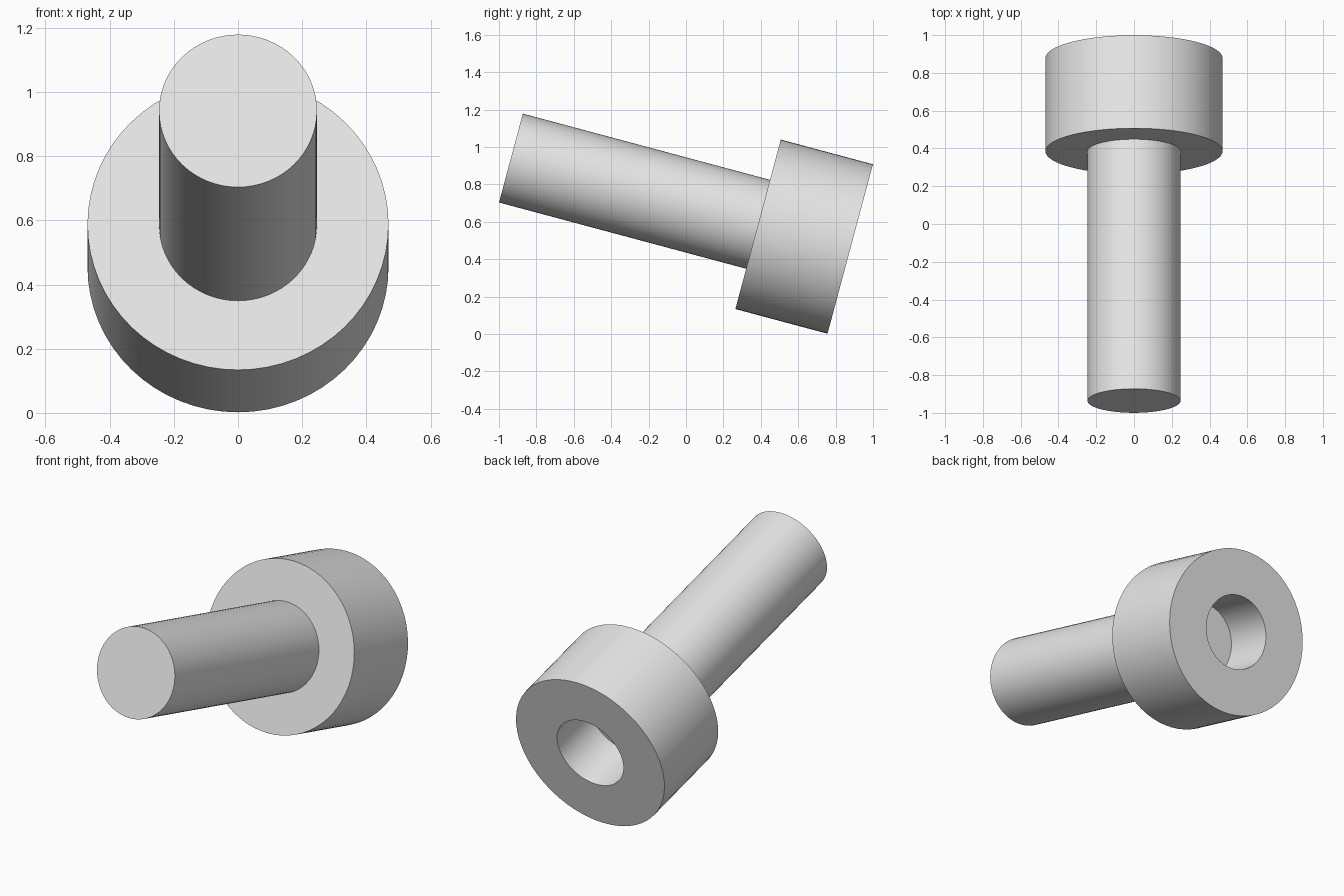
import bpy, bmesh
from math import radians, tau
from mathutils import Matrix

cube = bpy.data.objects.get("Cube")
if cube:
    bpy.data.objects.remove(cube, do_unlink=True)

# Single plain grey metal
grey = bpy.data.materials.new("grey metal")
grey.use_nodes = True
colour = (0.8, 0.8, 0.8, 1)
grey.diffuse_color = colour
grey.node_tree.nodes["Principled BSDF"].inputs["Base Color"].default_value = colour

# The bolt axis runs from the shaft tip back and down into the head
TILT = Matrix.Translation((0, -0.936, 0.941)) @ Matrix.Rotation(radians(-105), 4, "X")
SEGMENTS = 64
SHAFT_R, HEAD_R, SOCKET_R = 0.246, 0.469, 0.21
SHAFT_LEN, HEAD_LEN, SOCKET_DEPTH = 1.368, 0.51, 0.307
END = SHAFT_LEN + HEAD_LEN


def lathe(name, profile):
    """Turn a (radius, distance along axis) profile into a solid of revolution."""
    bm = bmesh.new()
    verts = [bm.verts.new((r, 0, t)) for r, t in profile]
    edges = [bm.edges.new(pair) for pair in zip(verts, verts[1:])]
    bmesh.ops.spin(bm, geom=verts + edges, cent=(0, 0, 0), axis=(0, 0, 1),
                   angle=tau, steps=SEGMENTS)
    bmesh.ops.remove_doubles(bm, verts=bm.verts[:], dist=0.0001)
    bmesh.ops.recalc_face_normals(bm, faces=bm.faces[:])
    bm.transform(TILT)
    mesh = bpy.data.meshes.new(name)
    bm.to_mesh(mesh)
    bm.free()
    mesh.materials.append(grey)
    obj = bpy.data.objects.new(name, mesh)
    bpy.context.collection.objects.link(obj)
    bpy.ops.object.select_all(action="DESELECT")
    obj.select_set(True)
    bpy.context.view_layer.objects.active = obj
    bpy.ops.object.shade_smooth_by_angle(angle=radians(30))
    return obj


# Plain round shaft with a flat tip
lathe("bolt_shaft", [(0, 0), (SHAFT_R, 0), (SHAFT_R, SHAFT_LEN)])

# Cylindrical head with a blind round socket in its back face
lathe("bolt_head", [
    (SHAFT_R, SHAFT_LEN), (HEAD_R, SHAFT_LEN), (HEAD_R, END),
    (SOCKET_R, END), (SOCKET_R, END - SOCKET_DEPTH), (0, END - SOCKET_DEPTH),
])
